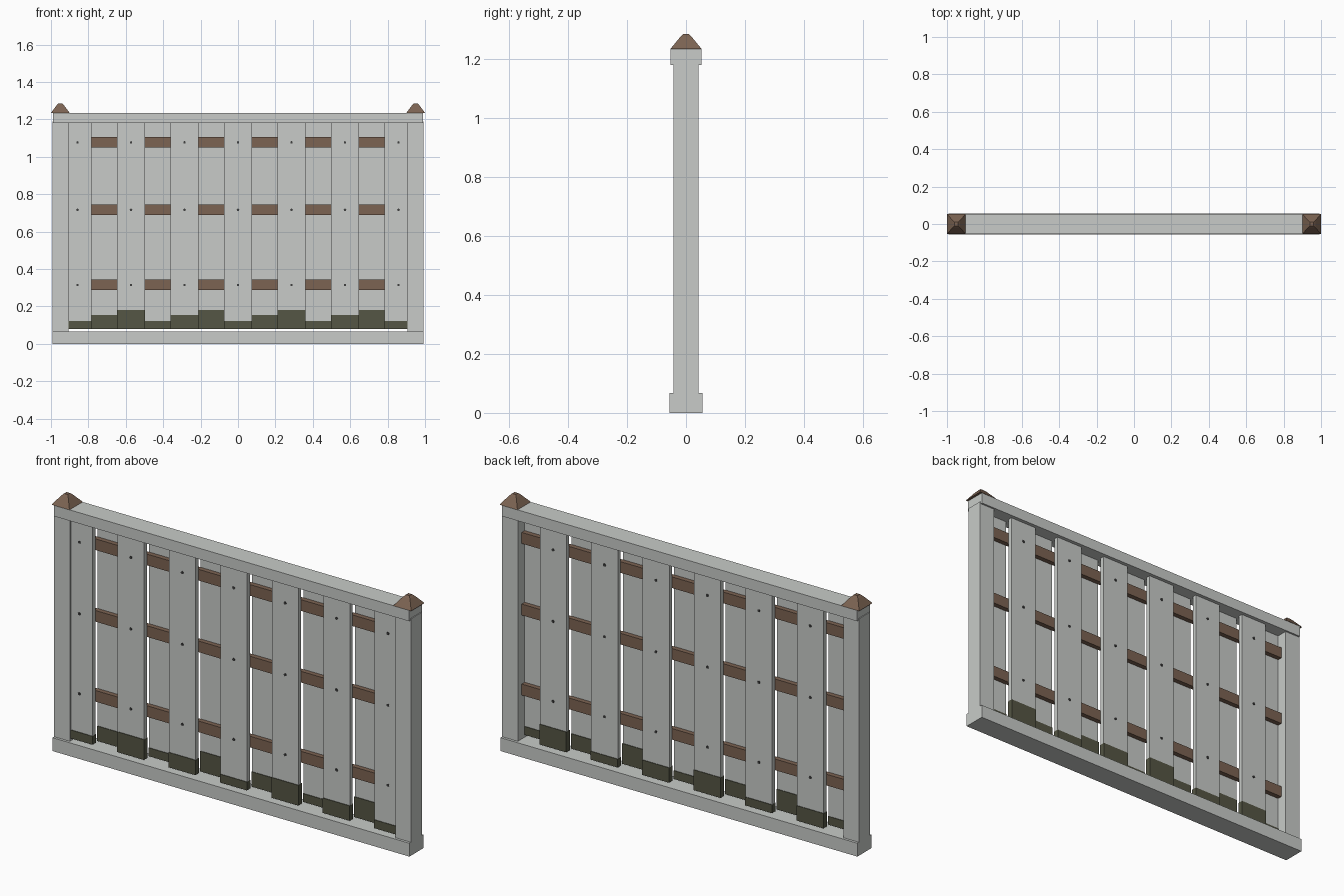
import bpy
import bmesh
from mathutils import Matrix, Vector

cube = bpy.data.objects.get("Cube")
if cube:
    bpy.data.objects.remove(cube, do_unlink=True)


def material(name, color):
    mat = bpy.data.materials.new(name)
    mat.use_nodes = True
    mat.diffuse_color = (*color, 1)
    bsdf = mat.node_tree.nodes["Principled BSDF"]
    bsdf.inputs["Base Color"].default_value = (*color, 1)
    bsdf.inputs["Roughness"].default_value = 0.8
    return mat


PAINT = material("pale grey paint", (0.58, 0.60, 0.58))
WOOD = material("brown wood", (0.20, 0.125, 0.085))
MOSS = material("dark moss", (0.09, 0.092, 0.058))
IRON = material("dark iron", (0.05, 0.05, 0.05))


def add_object(name, bm, mat):
    mesh = bpy.data.meshes.new(name)
    bm.to_mesh(mesh)
    bm.free()
    mesh.materials.append(mat)
    obj = bpy.data.objects.new(name, mesh)
    bpy.context.collection.objects.link(obj)
    return obj


def box(name, x, y, z, mat):
    """Box between (low, high) pairs on each axis."""
    bm = bmesh.new()
    low, high = (Vector(p) for p in zip(x, y, z))
    bmesh.ops.create_cube(bm, size=1, matrix=Matrix.Translation((low + high) / 2)
                          @ Matrix.Diagonal((*(high - low), 1)))
    return add_object(name, bm, mat)


def cap(name, x):
    """Square pyramid cap with a blunt, bevelled tip."""
    bm = bmesh.new()
    rings = []
    for hx, hy, z in ((0.05, 0.053, 1.235), (0.02, 0.02, 1.275), (0.01, 0.01, 1.285)):
        rings.append([bm.verts.new((x + sx * hx, sy * hy, z))
                      for sx, sy in ((-1, -1), (1, -1), (1, 1), (-1, 1))])
    bm.faces.new(rings[0][::-1])
    bm.faces.new(rings[-1])
    for a, b in zip(rings, rings[1:]):
        for i in range(4):
            j = (i + 1) % 4
            bm.faces.new((a[i], a[j], b[j], b[i]))
    return add_object(name, bm, WOOD)


# Frame: sill, top rail, posts and caps
box("bottom_sill", (-0.992, 0.992), (-0.056, 0.056), (0, 0.067), PAINT)
box("top_rail", (-0.988, 0.988), (-0.052, 0.052), (1.18, 1.235), PAINT)
for side, label in ((1, "left"), (-1, "right")):
    box(label + "_post", sorted((side * 0.905, side * 0.992)),
        (-0.043, 0.043), (0.05, 1.19), PAINT)
    cap(label + "_post_cap", side * 0.95)

# Cross rails between the two layers of boards
RAIL_HEIGHTS = (0.315, 0.717, 1.077)
for n, z in enumerate(RAIL_HEIGHTS):
    box(f"cross_rail_{n + 1}", (-0.91, 0.91), (-0.012, 0.012),
        (z - 0.028, z + 0.028), WOOD)

# Boards alternate between the front and back of the rails
PITCH, HALF = 0.143, 0.074
INNER, OUTER = 0.012, 0.034
MOSS_TOPS = (0.122, 0.155, 0.182)
for i in range(13):
    x = (i - 6) * PITCH
    side = -1 if i % 2 == 0 else 1
    span = (max(x - HALF, -0.91), min(x + HALF, 0.91))
    depth = sorted((side * INNER, side * OUTER))
    box(f"board_{i + 1}", span, depth, (0.083, 1.185), PAINT)

    # Mossy sleeve around the foot of the board
    box(f"board_moss_{i + 1}", (span[0] - 0.001, span[1] + 0.001),
        (depth[0] - 0.003, depth[1] + 0.003), (0.08, MOSS_TOPS[i % 3]), MOSS)

    # Nail heads where the board meets each rail
    bm = bmesh.new()
    for z in RAIL_HEIGHTS:
        place = Matrix.Translation((x, side * OUTER, z)) @ Matrix.Rotation(1.5708, 4, "X")
        bmesh.ops.create_cone(bm, cap_ends=True, segments=8, radius1=0.007,
                              radius2=0.007, depth=0.006, matrix=place)
    add_object(f"board_nails_{i + 1}", bm, IRON)
